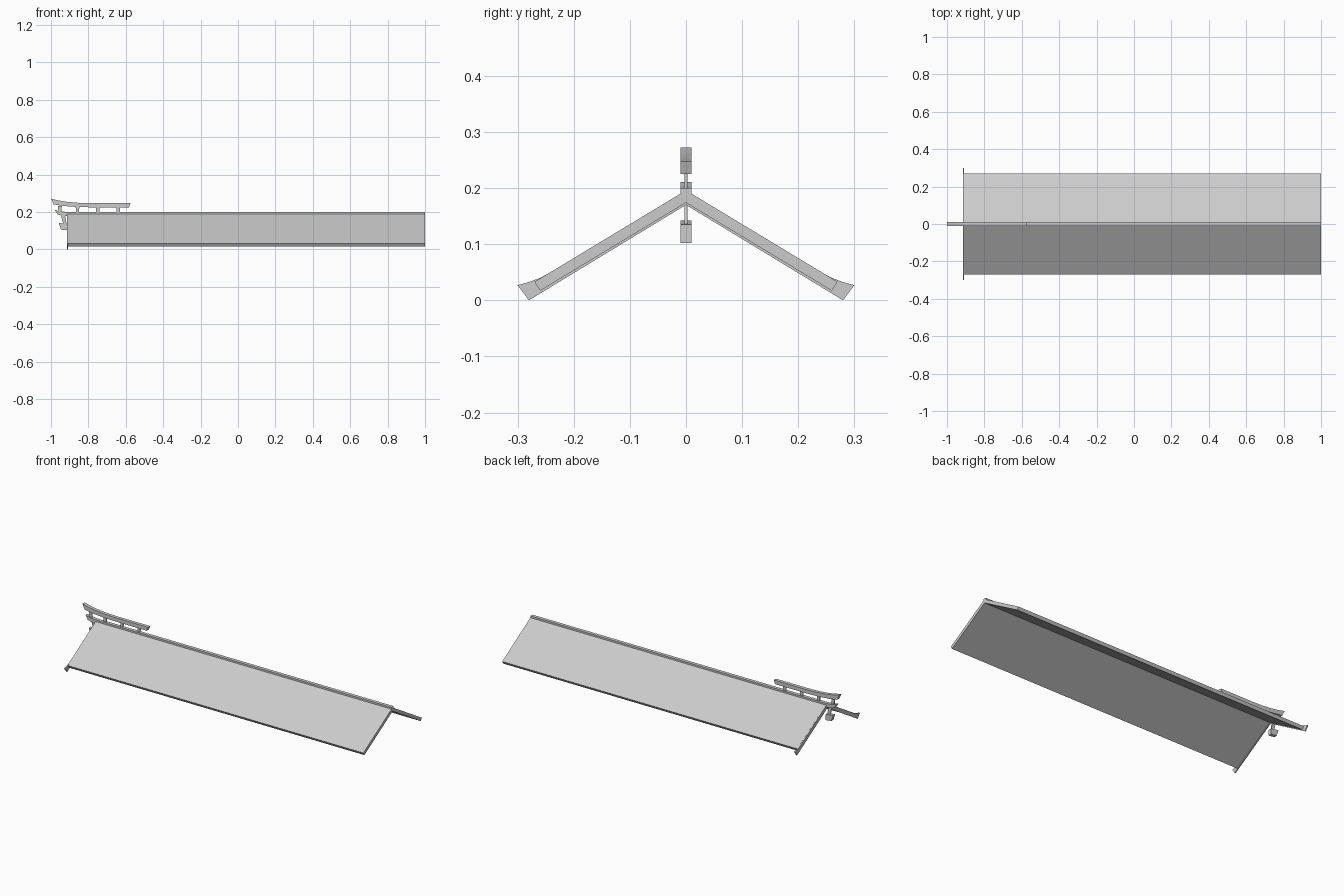
import bpy, bmesh

if "Cube" in bpy.data.objects:
    bpy.data.objects.remove(bpy.data.objects["Cube"])


def prism(name, pts, axis, lo, hi):
    """Extrude a flat profile: axis 'x' takes (y, z) points, axis 'y' takes (x, z)."""
    bm = bmesh.new()
    co = (lambda p: (lo, p[0], p[1])) if axis == 'x' else (lambda p: (p[0], lo, p[1]))
    face = bm.faces.new([bm.verts.new(co(p)) for p in pts])
    ext = bmesh.ops.extrude_face_region(bm, geom=[face])
    moved = [g for g in ext['geom'] if isinstance(g, bmesh.types.BMVert)]
    d = hi - lo
    bmesh.ops.translate(bm, verts=moved, vec=(d, 0, 0) if axis == 'x' else (0, d, 0))
    bmesh.ops.recalc_face_normals(bm, faces=bm.faces)
    me = bpy.data.meshes.new(name)
    bm.to_mesh(me)
    bm.free()
    ob = bpy.data.objects.new(name, me)
    bpy.context.collection.objects.link(ob)
    return ob


def both_sides(half):
    """Mirror a half profile that starts and ends on the centre line."""
    return half + [(-y, z) for y, z in reversed(half[1:-1])]


# Sloping roof slabs
prism("roof_slabs", both_sides([(0, 0.174), (0.26, 0.017), (0.27, 0.033), (0, 0.196)]),
      'x', -0.91, 1.0)

# Flared gable board at the left end
prism("gable_board", both_sides([(0, 0.17), (0.28, 0), (0.3, 0.027), (0.28, 0.0325),
                                 (0.26, 0.040), (0.235, 0.053), (0.01, 0.19), (0, 0.196)]),
      'x', -0.915, -0.909)

# Ridge beam with upturned tip
prism("ridge_beam", [(-0.98, 0.211), (-0.955, 0.204), (-0.91, 0.2), (1, 0.2), (1, 0.178),
                     (-0.91, 0.178), (-0.94, 0.18), (-0.965, 0.187)], 'y', -0.01, 0.01)

# Raised curved rail above the ridge
prism("top_rail", [(-1, 0.272), (-0.96, 0.262), (-0.91, 0.254), (-0.85, 0.249), (-0.78, 0.247),
                   (-0.575, 0.247), (-0.583, 0.225), (-0.78, 0.225), (-0.86, 0.227),
                   (-0.93, 0.232), (-0.985, 0.241)], 'y', -0.01, 0.01)

# Thin posts carrying the rail
for i, x in enumerate((-0.952, -0.858, -0.75, -0.64)):
    prism(f"rail_post_{i + 1}", [(x - 0.01, 0.232), (x + 0.01, 0.232),
                                 (x + 0.008, 0.196), (x - 0.008, 0.196)], 'y', -0.003, 0.003)

# Hanging block under the tip, with its slanted strut
prism("hanging_block", [(-0.958, 0.142), (-0.91, 0.135), (-0.91, 0.102), (-0.947, 0.106)],
      'y', -0.01, 0.01)
prism("hanging_strut", [(-0.948, 0.188), (-0.925, 0.185), (-0.915, 0.13), (-0.933, 0.13)],
      'y', -0.003, 0.003)
